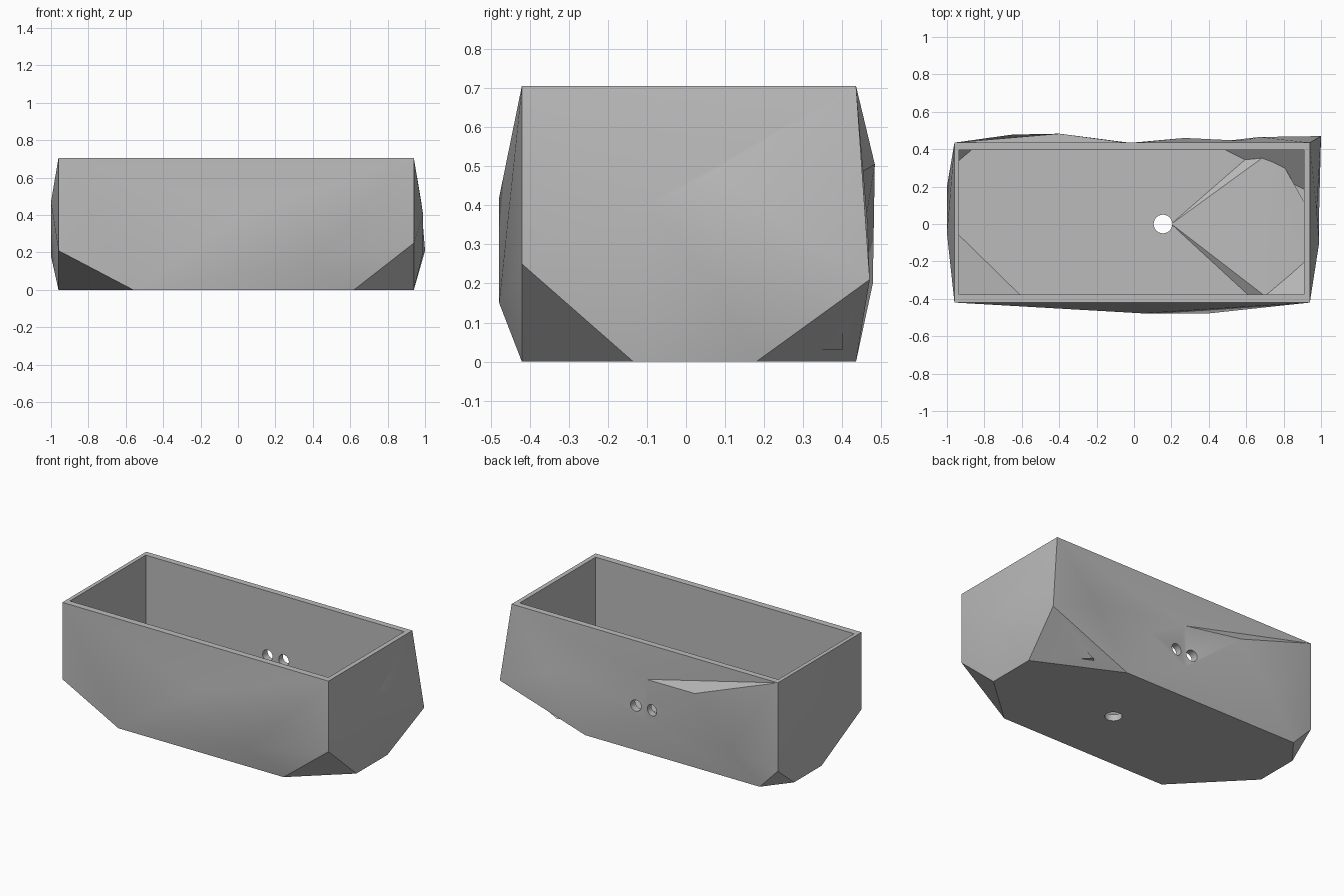
import bpy, bmesh, math
from mathutils import Vector
from mathutils.geometry import delaunay_2d_cdt

if "Cube" in bpy.data.objects:
    bpy.data.objects.remove(bpy.data.objects["Cube"])

stone = bpy.data.materials.new("stone grey")
stone.use_nodes = True
GREY = (0.5, 0.5, 0.5, 1)
stone.diffuse_color = GREY
stone.node_tree.nodes["Principled BSDF"].inputs["Base Color"].default_value = GREY


def make_object(name, bm):
    bmesh.ops.recalc_face_normals(bm, faces=bm.faces)
    mesh = bpy.data.meshes.new(name)
    bm.to_mesh(mesh)
    bm.free()
    mesh.materials.append(stone)
    obj = bpy.data.objects.new(name, mesh)
    bpy.context.collection.objects.link(obj)
    return obj


def hull(name, points):
    bm = bmesh.new()
    for p in points:
        bm.verts.new(p)
    bmesh.ops.convex_hull(bm, input=bm.verts)
    return make_object(name, bm)


def cylinder(name, centre, radius, depth, rot=(0, 0, 0)):
    bm = bmesh.new()
    bmesh.ops.create_cone(bm, cap_ends=True, segments=32, radius1=radius,
                          radius2=radius, depth=depth)
    obj = make_object(name, bm)
    obj.location, obj.rotation_euler = centre, rot
    return obj


def combine(target, tool, operation):
    tool.hide_render = True
    bpy.context.view_layer.update()
    mod = target.modifiers.new("cut", 'BOOLEAN')
    mod.operation, mod.object, mod.solver = operation, tool, 'EXACT'
    bpy.context.view_layer.objects.active = target
    bpy.ops.object.modifier_apply(modifier=mod.name)
    bpy.data.objects.remove(tool)


def panel(bm, axis, border, inner, creases=()):
    """Triangulated side with raised points inside its border."""
    pts = [Vector(p) for p in border + inner]
    flat = [Vector((p[1 - axis], p[2])) for p in pts]
    n = len(border)
    edges = [(i, (i + 1) % n) for i in range(n)] + list(creases)
    out = delaunay_2d_cdt(flat, edges, [], 1, 1e-5)
    for tri in out[2]:
        bm.faces.new([bm.verts.new(pts[out[3][i][0]]) for i in tri])


# Outline points: rim corner, low corner, then the ends of each corner cut
TOP = 0.705
fl = [(-.96, -.42, TOP), (-.96, -.42, .21), (-.56, -.42, 0), (-.96, -.01, 0)]
fr = [(.94, -.42, TOP), (.94, -.42, .25), (.62, -.42, 0), (.94, -.135, 0)]
br = [(.94, .435, TOP), (1, .47, .21), (.415, .435, 0), (.94, .18, 0)]
bl = [(-.96, .435, TOP), (-.96, .435, .135), (-.83, .435, 0), (-.96, .27, 0)]

# Rough hewn outside
bm = bmesh.new()
panel(bm, 1, [fl[0], fl[1], fl[2], fr[2], fr[1], fr[0]],
      [(.05, -.478, .42), (.4, -.478, .15)])
panel(bm, 0, [fr[0], fr[1], fr[3], br[3], br[1], br[0]],
      [(.99, -.1, .4), (.977, .07, .487), (.99, .07, .2)],
      [(5, 6), (5, 7), (6, 7)])
panel(bm, 0, [fl[0], fl[1], fl[3], bl[3], bl[1], bl[0]],
      [(-1, .2, .18), (-1, -.05, .47)])
panel(bm, 1, [br[0], br[1], br[2], bl[2], bl[1], bl[0]],
      [(-.02, .432, .475), (-.4, .483, .505), (-.65, .478, .2),
       (.67, .465, .35), (.27, .46, .32), (-.02, .434, .2), (.58, .445, .38)],
      [(6, 5), (6, 7), (7, 5), (0, 9), (0, 6)])
for corner in (fl, fr, br, bl):
    bm.faces.new([bm.verts.new(p) for p in corner[1:]])
bm.faces.new([bm.verts.new(p) for p in
              (fl[3], fl[2], fr[2], fr[3], br[3], br[2], bl[2], bl[3])])
bm.faces.new([bm.verts.new(c[0]) for c in (fl, fr, br, bl)])
bmesh.ops.remove_doubles(bm, verts=bm.verts, dist=1e-4)
basin = make_object("basin", bm)

# Hollow with matching corner cuts
X0, X1, Y0, Y1, FLOOR = -.935, .91, -.378, .395, .04
cavity = [(x, y, .8) for x in (X0, X1) for y in (Y0, Y1)]
for x, y, cut_x, cut_y, z in ((X0, Y0, -.61, -.06, .217), (X1, Y0, .653, -.146, .24),
                              (X1, Y1, .49, .185, .21), (X0, Y1, -.87, .34, .09)):
    cavity += [(x, y, z), (cut_x, y, FLOOR), (x, cut_y, FLOOR)]
combine(basin, hull("cavity", cavity), 'DIFFERENCE')

# Raised floor fanning out from the drain
rise = [(.2, 0, FLOOR + .001), (.2, 0, .03), (.6, -.385, .03), (.7, -.385, .09),
        (.64, .4, .03), (.75, .4, .09), (.92, -.2, .09), (.92, .1, .09),
        (.92, -.1, .03), (.92, .1, .03)]
combine(basin, hull("floor_rise", rise), 'UNION')

# Drain and the two tap holes in the back wall
combine(basin, cylinder("drain_hole", (.155, 0, 0), .05, .4), 'DIFFERENCE')
for x in (.05, -.065):
    combine(basin, cylinder("tap_hole", (x, .42, .29), .036, .2,
                            (math.pi / 2, 0, 0)), 'DIFFERENCE')

bpy.ops.object.select_all(action='DESELECT')
basin.select_set(True)
bpy.context.view_layer.objects.active = basin
bpy.ops.object.shade_smooth_by_angle(angle=math.radians(25))
